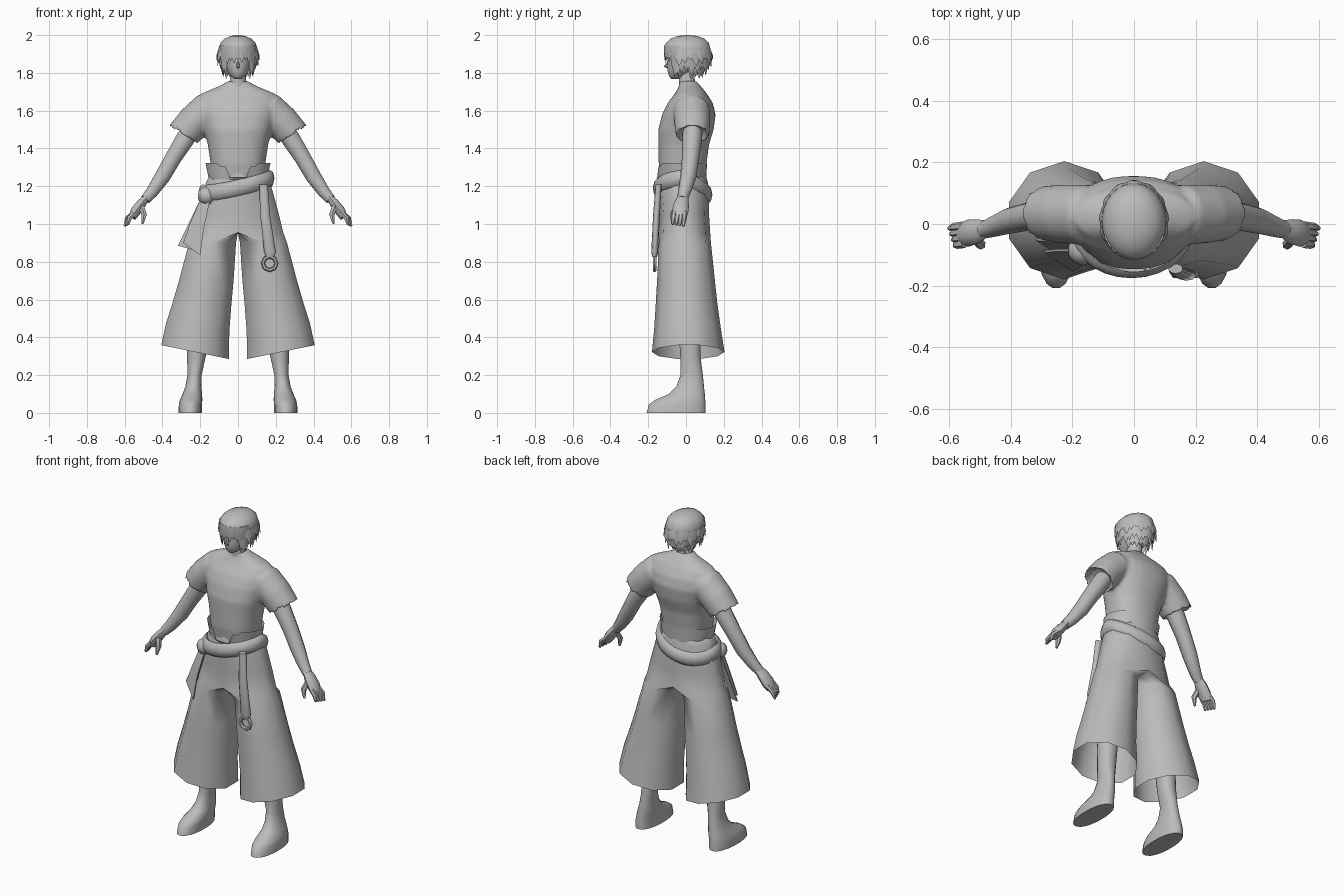
import bpy, bmesh, math
from math import sin, cos, radians, pi
from mathutils import Vector

cube = bpy.data.objects.get("Cube")
if cube:
    bpy.data.objects.remove(cube, do_unlink=True)

GREY = (0.5, 0.5, 0.5, 1)
mat = bpy.data.materials.new("plain grey")
mat.use_nodes = True
mat.diffuse_color = GREY
mat.node_tree.nodes["Principled BSDF"].inputs["Base Color"].default_value = GREY


def oval(cx, cy, cz, rx, ry, tilt=0, n=20, power=1.0):
    """Oval ring, tilted about the y axis; power below 1 squares it."""
    pts = []
    for i in range(n):
        t = 2 * pi * (i + 0.5) / n
        c = math.copysign(abs(cos(t)) ** power, cos(t)) * rx
        s = math.copysign(abs(sin(t)) ** power, sin(t)) * ry
        a = radians(tilt)
        pts.append(Vector((cx + c * cos(a), cy + s, cz + c * sin(a))))
    return pts


def along(path, radii, side=(0, 1, 0), flat=1.0, n=10):
    """Rings across a path; side is the wide direction."""
    path = [Vector(p) for p in path]
    rings = []
    for i, p in enumerate(path):
        d = (path[min(i + 1, len(path) - 1)] - path[max(i - 1, 0)]).normalized()
        u = Vector(side)
        u = (u - d * u.dot(d)).normalized()
        v = d.cross(u)
        rings.append([p + radii[i] * (u * cos(2 * pi * k / n) + v * flat * sin(2 * pi * k / n))
                      for k in range(n)])
    return rings


def loft(bm, rings, start=True, end=True, closed=False):
    loops = [[bm.verts.new(p) for p in r] for r in rings]
    n = len(loops[0])
    pairs = list(zip(loops, loops[1:])) + ([(loops[-1], loops[0])] if closed else [])
    for a, b in pairs:
        for i in range(n):
            j = (i + 1) % n
            bm.faces.new((a[i], a[j], b[j], b[i]))
    if start and not closed:
        bm.faces.new(loops[0])
    if end and not closed:
        bm.faces.new(loops[-1])


def finish(obj, mirror=False, angle=50):
    obj.data.materials.append(mat)
    if mirror:
        obj.modifiers.new("mirror", "MIRROR")
    bpy.ops.object.select_all(action="DESELECT")
    obj.select_set(True)
    bpy.context.view_layer.objects.active = obj
    bpy.ops.object.shade_smooth_by_angle(angle=radians(angle))
    return obj


def part(name, lofts, mirror=False, angle=50, **opts):
    bm = bmesh.new()
    for rings in lofts:
        loft(bm, rings, **opts)
    bmesh.ops.recalc_face_normals(bm, faces=bm.faces)
    # Drop faces lying inside the mirror seam
    if mirror:
        seam = [f for f in bm.faces if all(abs(v.co.x) < 1e-5 for v in f.verts)]
        bmesh.ops.delete(bm, geom=seam, context="FACES")
    me = bpy.data.meshes.new(name)
    bm.to_mesh(me)
    bm.free()
    obj = bpy.data.objects.new(name, me)
    bpy.context.collection.objects.link(obj)
    return finish(obj, mirror, angle)


# Shirt: body and turned-in sleeves blended into one skin
body = [(-.015, 1.22, .142, .115), (-.018, 1.32, .145, .127), (-.012, 1.42, .16, .134),
        (0, 1.5, .182, .147), (.015, 1.58, .205, .142), (.022, 1.64, .214, .12),
        (.026, 1.69, .195, .085), (.02, 1.735, .088, .054), (.01, 1.757, .052, .045)]
shirt_lofts = [[oval(0, y, z, rx, ry, n=32, power=.88) for y, z, rx, ry in body]]
sleeve = [(.1, .03, 1.6, .08, .085, 65), (.162, .03, 1.6, .097, .098, 58), (.235, .033, 1.537, .092, .095, 47),
          (.294, .035, 1.467, .089, .088, 32), (.266, .035, 1.5, .058, .058, 38)]
for s in (1, -1):
    shirt_lofts.append([oval(s * x, y, z, rx, ry, s * t, 28) for x, y, z, rx, ry, t in sleeve])
shirt = part("shirt", shirt_lofts)
remesh = shirt.modifiers.new("blend", "REMESH")
remesh.mode = "VOXEL"
remesh.voxel_size = .01
remesh.use_smooth_shade = True
soften = shirt.modifiers.new("soften", "SMOOTH")
soften.factor, soften.iterations = .5, 5

# Arms and hands
arm = along([(.2, .035, 1.57), (.28, .033, 1.45), (.34, .025, 1.355), (.40, .012, 1.25),
             (.455, -.008, 1.17), (.49, -.02, 1.13)], [.05, .052, .046, .043, .034, .028])
palm = along([(.48, -.016, 1.145), (.51, -.024, 1.11), (.54, -.03, 1.07), (.56, -.036, 1.035)],
             [.028, .04, .044, .034], flat=.65)
fingers = []
for k in range(4):
    y = -.006 - .019 * k
    fingers.append(along([(.55, y, 1.06), (.587 - .004 * k, y - .004, 1.03),
                          (.6 - .006 * k, y - .008, .988 + .003 * k)], [.015, .014, .007], n=6))
thumb = along([(.515, -.045, 1.1), (.497, -.068, 1.05), (.506, -.073, 1.0)], [.018, .016, .006], n=6)
part("arms", [arm], mirror=True)
part("hands", [palm, thumb] + fingers, mirror=True)

# Wide trousers: legs with a slanted open hem, joined at the hips
legs = [(.227, .012, .322, .192, .192, 11.5), (.214, .008, .45, .178, .176, 7), (.19, .003, .58, .163, .163, 3),
        (.168, 0, .7, .152, .153, 0), (.135, -.006, .9, .131, .138, 0)]
hips = [(-.008, .955, .252, .136), (-.01, 1.05, .228, .132), (-.014, 1.15, .2, .136),
        (-.016, 1.22, .178, .132), (-.018, 1.27, .152, .12)]
trouser = [oval(x, y, z, rx, ry, t, 10) for x, y, z, rx, ry, t in legs]
for y, z, rx, ry in hips:
    trouser.append([Vector((max(p.x, 0), p.y, p.z)) for p in oval(0, y, z, rx, ry, n=10)])
part("trousers", [trouser], mirror=True, angle=70, start=False)

# Shins running into shoes
foot = [(.19, .015, .7, .06, .06), (.212, .02, .42, .055, .058), (.22, .023, .3, .05, .054),
        (.23, .03, .2, .038, .06), (.236, .022, .14, .043, .074), (.242, .005, .1, .052, .096),
        (.248, -.03, .07, .06, .133), (.252, -.046, .045, .062, .152), (.253, -.052, 0, .063, .158)]
part("feet", [[oval(x, y, z, rx, ry, power=.92) for x, y, z, rx, ry in foot]], mirror=True)

# Waistband with a notched front
band = part("waistband", [[oval(0, -.02, 1.235, .155, .127, n=40), oval(0, -.022, 1.322, .172, .134, n=40)]],
            start=False, end=False, angle=30)
for v in band.data.vertices:
    if v.co.z > 1.3 and v.co.y < 0:
        if abs(v.co.x) < .045:
            v.co.z = 1.245
        elif abs(v.co.x) < .1:
            v.co.z = 1.305

# Sash slung around the hips, low at the back, knotted on the right
sash = []
for i in range(28):
    t = 2 * pi * i / 28
    out = Vector((cos(t), sin(t), 0))
    drop = .05 * max(sin(t), 0) + .015 * max(-sin(t), 0)
    centre = Vector((-.008 + .177 * cos(t), -.018 + .134 * sin(t), 1.205 + .038 * cos(t) - drop))
    sash.append([centre + out * .024 * cos(a) + Vector((0, 0, .043 * sin(a)))
                 for a in [2 * pi * k / 8 for k in range(8)]])
part("sash", [sash], closed=True)
bpy.ops.mesh.primitive_ico_sphere_add(subdivisions=2, radius=.05, location=(-.165, -.085, 1.15))
knot = bpy.context.object
knot.name = "sash_knot"
finish(knot)


# Loose cloth ends below the knot
def sheet(corners, thick=.004):
    return [[Vector(c) + Vector((0, s * thick, 0)) for c, s in ((a, -1), (b, -1), (b, 1), (a, 1))]
            for a, b in corners]


part("sash_ends", [
    sheet([((-.2, -.085, 1.13), (-.15, -.115, 1.12)), ((-.255, -.085, 1.0), (-.18, -.14, .98)),
           ((-.29, -.09, .9), (-.2, -.15, .835))]),
    sheet([((-.2, -.06, 1.13), (-.16, -.09, 1.12)), ((-.318, -.05, .885), (-.225, -.11, .86))])], angle=30)

# Hanging strap and its ring
part("strap", [[oval(.135, -.145, 1.21, .024, .016, n=10), oval(.143, -.156, 1.05, .027, .018, n=10),
                oval(.17, -.166, .85, .033, .018, n=10), oval(.17, -.166, .825, .022, .012, n=10)]])
bpy.ops.mesh.primitive_torus_add(location=(.168, -.166, .792), rotation=(pi / 2, 0, 0), major_segments=8,
                                 minor_segments=6, major_radius=.036, minor_radius=.011)
bpy.context.object.name = "strap_ring"
finish(bpy.context.object)

# Neck, head and nose
part("neck", [[oval(0, .015, 1.71, .06, .055), oval(0, .005, 1.76, .043, .042), oval(0, 0, 1.85, .042, .045)]])
face = [(-.06, 1.768, .018, .018), (-.045, 1.782, .038, .045), (-.026, 1.81, .057, .072),
        (-.012, 1.84, .068, .088), (-.002, 1.88, .077, .098), (.005, 1.93, .08, .098), (.01, 1.97, .06, .08)]
part("head", [[oval(0, y, z, rx, ry) for y, z, rx, ry in face]])
part("nose", [along([(0, -.092, 1.862), (0, -.11, 1.834), (0, -.092, 1.824)], [.005, .009, .005], (1, 0, 0), n=6)])

# Hair cap, reaching lower at the back
HAIR_Y = .008
cap = [(1.868, .094, .113, .42), (1.9, .101, .121, .25), (1.93, .104, .125, .1), (1.96, .093, .113, 0),
       (1.982, .07, .088, 0), (1.995, .04, .054, 0), (2, .012, .016, 0)]
cap_rings = [[Vector((p.x, p.y, p.z - slope * p.y)) for p in oval(0, HAIR_Y, z, rx, ry, n=28)]
             for z, rx, ry, slope in cap]
part("hair_cap", [cap_rings], start=False)


# Flat pointed locks hanging from the cap
def lock(deg, top, tip, grow_top, grow_tip, width):
    t = radians(deg)

    def at(grow, z):
        return (.103 * grow * cos(t), HAIR_Y + .123 * grow * sin(t), z)
    mid = at((grow_top + grow_tip) / 2 + .02, (top + tip) / 2)
    return along([at(grow_top, top), mid, at(grow_tip, tip)], [width, width * .85, .001],
                 (-sin(t), cos(t), 0), .25, 6)


locks = []
# Flared outer row
for i in range(17):
    locks.append(lock(-20 + 220 * i / 16, 1.92, 1.835 + .016 * (i % 3), .96, 1.1 - .05 * (i % 2), .026))
# Long sides and nape
for i in range(17):
    locks.append(lock(-34 + 248 * i / 16, 1.9, 1.785 + .014 * (i % 3), .9, .9 - .1 * (i % 2), .025))
for i in range(9):
    locks.append(lock(15 + 150 * i / 8, 1.85, 1.768 + .012 * (i % 2), .72, .62, .022))
# Swept fringe
for i in range(11):
    locks.append(lock(212 + 116 * i / 10, 1.945, 1.85 + .015 * (i % 2) + .0015 * (i - 5), .96, .97, .023))
# Long front side locks
for deg in (-42, -28, 208, 222):
    locks.append(lock(deg, 1.92, 1.78, .95, .82, .02))
part("hair_locks", locks, angle=60)
